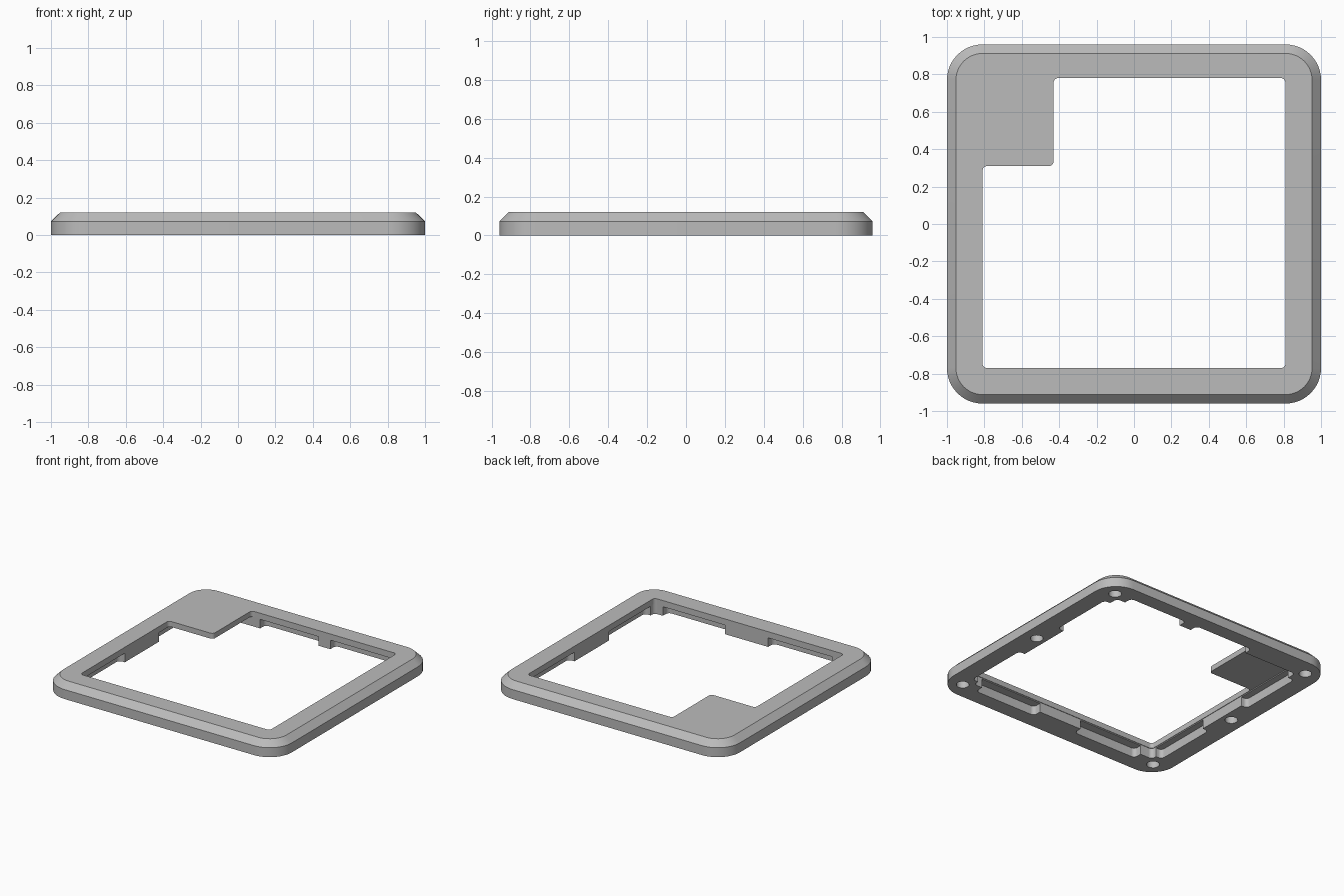
import bpy
import bmesh
import math
from mathutils import Vector

if "Cube" in bpy.data.objects:
    bpy.data.objects.remove(bpy.data.objects["Cube"])

grey = bpy.data.materials.new("plain grey")
grey.use_nodes = True
grey.diffuse_color = (0.5, 0.5, 0.5, 1)
grey.node_tree.nodes["Principled BSDF"].inputs["Base Color"].default_value = (0.5, 0.5, 0.5, 1)


def fillet(corners, radius, steps=8):
    """Round every right-angled corner of a closed outline."""
    out = []
    for i, corner in enumerate(corners):
        p = Vector(corner)
        a = (Vector(corners[i - 1]) - p).normalized()
        b = (Vector(corners[(i + 1) % len(corners)]) - p).normalized()
        centre = p + radius * (a + b)
        for k in range(steps + 1):
            t = math.pi / 2 * k / steps
            out.append(centre - radius * (b * math.cos(t) + a * math.sin(t)))
    return out


def box(x0, x1, y0, y1):
    return [(x0, y0), (x1, y0), (x1, y1), (x0, y1)]


def loft(name, layers):
    """Solid through stacked (outline, height) layers."""
    bm = bmesh.new()
    rings = [[bm.verts.new((p.x, p.y, z)) for p in outline] for outline, z in layers]
    n = len(rings[0])
    for low, high in zip(rings, rings[1:]):
        for i in range(n):
            j = (i + 1) % n
            bm.faces.new((low[i], low[j], high[j], high[i]))
    bm.faces.new(rings[0][::-1])
    bm.faces.new(rings[-1])
    bmesh.ops.recalc_face_normals(bm, faces=bm.faces)
    mesh = bpy.data.meshes.new(name)
    bm.to_mesh(mesh)
    bm.free()
    mesh.materials.append(grey)
    obj = bpy.data.objects.new(name, mesh)
    bpy.context.collection.objects.link(obj)
    return obj


def cut(target, outline, bottom, top):
    """Subtract a prism from the target."""
    cutter = loft("cutter", [(outline, bottom), (outline, top)])
    cutter.hide_render = True
    bpy.context.view_layer.objects.active = target
    mod = target.modifiers.new("cut", "BOOLEAN")
    mod.operation = "DIFFERENCE"
    mod.solver = "EXACT"
    mod.object = cutter
    bpy.ops.object.modifier_apply(modifier=mod.name)
    bpy.data.objects.remove(cutter)


# Outer body with a chamfered top rim
W, D, RIM = 1.0, 0.96, 0.048
base = fillet(box(-W, W, -D, D), 0.19, 12)
crown = fillet(box(-W + RIM, W - RIM, -D + RIM, D - RIM), 0.142, 12)
frame = loft("bezel_frame", [(base, 0), (base, 0.073), (crown, 0.12)])

# Lower cavity, leaving a thin lip and corner plate above
L, F, B, GAP = 0.81, -0.77, 0.78, 0.004
cut(frame, fillet(box(-L - GAP, L + GAP, F - GAP, B + GAP), 0.03), -0.1, 0.078)

# Stepped window through the top
window = [(-L, F), (L, F), (L, B), (-0.43, B), (-0.43, 0.31), (-L, 0.31)]
cut(frame, fillet(window, 0.025), 0.05, 0.2)

# Clip recesses behind the lip on all four sides
for x0, x1 in ((-0.71, -0.16), (0.21, 0.74)):
    cut(frame, fillet(box(x0, x1, -0.84, -0.7), 0.03), -0.1, 0.07)
for x0, x1 in ((-0.36, 0.14), (0.24, 0.74)):
    cut(frame, fillet(box(x0, x1, 0.7, 0.85), 0.03), -0.1, 0.07)
for y0, y1 in ((-0.73, -0.22), (0.2, 0.71)):
    for x0, x1 in ((-0.865, -0.7), (0.7, 0.865)):
        cut(frame, fillet(box(x0, x1, y0, y1), 0.03), -0.1, 0.07)

# Round blind holes in the underside
R = 0.045
for side in (-1, 1):
    for x, y in ((0.87, -0.83), (0.89, 0), (0.87, 0.83)):
        cx = side * x
        hole = [Vector((cx + R * math.cos(k * math.tau / 28), y + R * math.sin(k * math.tau / 28)))
                for k in range(28)]
        cut(frame, hole, -0.1, 0.06)

# Smooth rounded corners while keeping hard edges
bpy.ops.object.select_all(action="DESELECT")
frame.select_set(True)
bpy.context.view_layer.objects.active = frame
bpy.ops.object.shade_smooth_by_angle(angle=math.radians(30))
